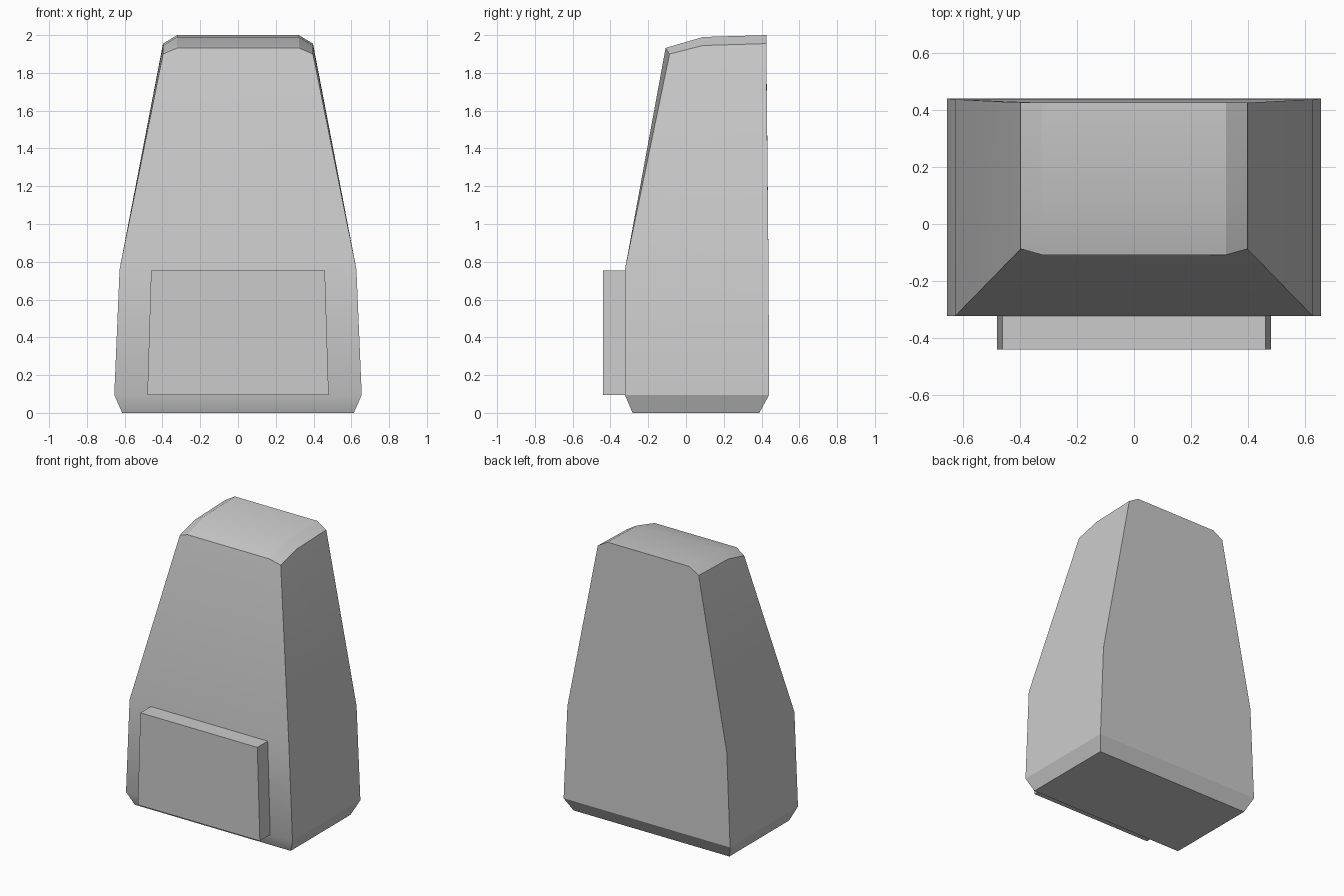
import bpy, bmesh, math

if "Cube" in bpy.data.objects:
    bpy.data.objects.remove(bpy.data.objects["Cube"])

grey = bpy.data.materials.new("light grey")
grey.diffuse_color = (0.6, 0.6, 0.6, 1)
grey.use_nodes = True
grey.node_tree.nodes["Principled BSDF"].inputs["Base Color"].default_value = grey.diffuse_color


def finish(bm, name):
    bmesh.ops.recalc_face_normals(bm, faces=bm.faces[:])
    me = bpy.data.meshes.new(name)
    bm.to_mesh(me)
    bm.free()
    me.materials.append(grey)
    ob = bpy.data.objects.new(name, me)
    bpy.context.collection.objects.link(ob)
    bpy.ops.object.select_all(action='DESELECT')
    bpy.context.view_layer.objects.active = ob
    ob.select_set(True)
    bpy.ops.object.shade_smooth_by_angle(angle=math.radians(25))
    return ob


def bridge(bm, a, b):
    for i in range(len(a)):
        j = (i + 1) % len(a)
        bm.faces.new((a[i], a[j], b[j], b[i]))


# Tapered body: rectangular rings (z, half width, front y, back y)
bm = bmesh.new()
rings = []
for z, w, f, b in ((0, 0.613, -0.283, 0.388),
                   (0.095, 0.655, -0.323, 0.44),
                   (0.76, 0.627, -0.323, 0.437)):
    rings.append([bm.verts.new(p) for p in
                  ((-w, f, z), (w, f, z), (w, b, z), (-w, b, z))])
bm.faces.new(rings[0][::-1])
bridge(bm, rings[0], rings[1])
bridge(bm, rings[1], rings[2])

# Crowned top: rows front to back (outer y, outer z, inner y, inner z)
rows = []
for yo, zo, yi, zi in ((-0.087, 1.90, -0.108, 1.932),
                       (0.09, 1.945, 0.09, 1.99),
                       (0.425, 1.955, 0.425, 2.0)):
    rows.append([bm.verts.new(p) for p in
                 ((-0.397, yo, zo), (-0.322, yi, zi),
                  (0.322, yi, zi), (0.397, yo, zo))])
for r, s in zip(rows, rows[1:]):
    for i in range(3):
        bm.faces.new((r[i], r[i + 1], s[i + 1], s[i]))

# Upper walls between the shoulder ring and the crown
fl, fr, br, bl = rings[2]
front, mid, back = rows
bm.faces.new([fl, fr] + front[::-1])
bm.faces.new([br, bl] + back)
bm.faces.new([fr, br, back[3], mid[3], front[3]])
bm.faces.new([bl, fl, front[0], mid[0], back[0]])
finish(bm, "body")

# Front panel, slightly narrower at the top
bm = bmesh.new()
ends = []
for z, w in ((0.095, 0.48), (0.755, 0.46)):
    ends.append([bm.verts.new(p) for p in
                 ((-w, -0.44, z), (w, -0.44, z), (w, -0.32, z), (-w, -0.32, z))])
bridge(bm, *ends)
bm.faces.new(ends[0][::-1])
bm.faces.new(ends[1])
finish(bm, "front_panel")
